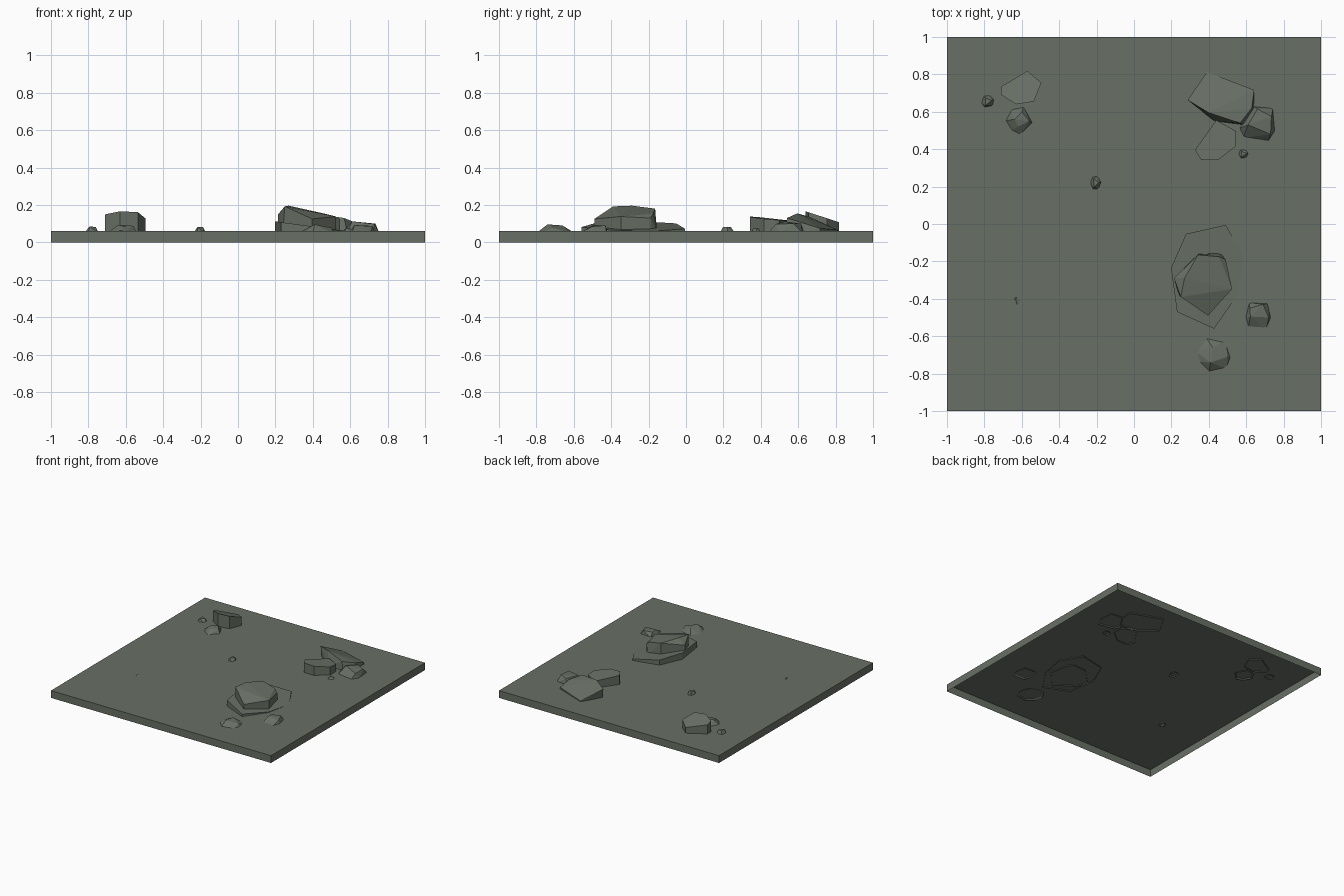
import bpy, bmesh, math, random
from mathutils import Vector

random.seed(4)
GROUND, SUNK = 0.06, 0.052

stone = bpy.data.materials.new("mossy_grey_stone")
stone.diffuse_color = (0.14, 0.16, 0.13, 1)


def finish(name, bm):
    bmesh.ops.recalc_face_normals(bm, faces=bm.faces)
    me = bpy.data.meshes.new(name)
    bm.to_mesh(me)
    bm.free()
    me.materials.append(stone)
    ob = bpy.data.objects.new(name, me)
    bpy.context.collection.objects.link(ob)
    return ob


def rock(name, base, top):
    """Faceted stone: convex hull of a footprint and top corners, open underneath."""
    bm = bmesh.new()
    pts = [(x, y, SUNK) for x, y in base] + list(top)
    for p in pts:
        bm.verts.new(p)
    res = bmesh.ops.convex_hull(bm, input=bm.verts[:])
    loose = [v for v in bm.verts if not v.link_faces]
    bmesh.ops.delete(bm, geom=loose, context='VERTS')
    bmesh.ops.dissolve_limit(bm, angle_limit=math.radians(3),
                             verts=bm.verts[:], edges=bm.edges[:])
    bm.normal_update()
    under = [f for f in bm.faces if all(v.co.z < SUNK + 1e-4 for v in f.verts)]
    if under:
        bmesh.ops.delete(bm, geom=under, context='FACES_ONLY')
    return finish(name, bm)


def slab(name, outline, z0, sx=0.0, sy=0.0):
    """Straight-sided stone; its top plane is z0 at the first corner, sloping by sx, sy."""
    ox, oy = outline[0]
    top = [(x, y, max(GROUND - 0.004, z0 + sx * (x - ox) + sy * (y - oy))) for x, y in outline]
    return rock(name, outline, top)


def pebble(name, x, y, rx, ry, height):
    ring = [(math.cos(a), math.sin(a)) for a in (i * math.tau / 6 + random.random() * 0.4 for i in range(6))]
    base = [(x + rx * c, y + ry * s) for c, s in ring]
    top = [(x + rx * 0.6 * c, y + ry * 0.6 * s, height - 0.008 * random.random()) for c, s in ring[::2]]
    return rock(name, base, top)


# ground tile, open underneath
bm = bmesh.new()
bmesh.ops.create_cube(bm, size=2)
for v in bm.verts:
    v.co.z = GROUND if v.co.z > 0 else 0
bm.normal_update()
bmesh.ops.recalc_face_normals(bm, faces=bm.faces)
bmesh.ops.delete(bm, geom=[f for f in bm.faces if f.normal.z < -0.5], context='FACES_ONLY')
finish("ground_tile", bm)

# front right: wide sloping slab carrying a boulder
slab("wide_slab", [(0.198, -0.235), (0.278, -0.053), (0.49, -0.005), (0.59, -0.18),
                   (0.55, -0.385), (0.428, -0.56), (0.23, -0.47)], 0.112, -0.135)
rock("boulder",
     [(0.214, -0.29), (0.342, -0.16), (0.46, -0.155), (0.49, -0.19), (0.524, -0.348),
      (0.396, -0.49), (0.24, -0.38)],
     [(0.214, -0.29, 0.15), (0.25, -0.39, 0.192), (0.27, -0.29, 0.196), (0.342, -0.165, 0.18),
      (0.455, -0.175, 0.155), (0.49, -0.19, 0.13), (0.524, -0.348, 0.138), (0.396, -0.49, 0.125)])
rock("front_right_stone",
     [(0.615, -0.42), (0.717, -0.425), (0.733, -0.503), (0.706, -0.567), (0.61, -0.56), (0.594, -0.503)],
     [(0.62, -0.45, 0.088), (0.69, -0.43, 0.09), (0.72, -0.5, 0.085), (0.622, -0.495, 0.092)])
rock("front_stone",
     [(0.38, -0.6), (0.49, -0.625), (0.52, -0.717), (0.497, -0.775), (0.40, -0.797),
      (0.342, -0.738), (0.326, -0.68)],
     [(0.41, -0.74, 0.096), (0.42, -0.66, 0.09), (0.5, -0.71, 0.078)])

# back right: tilted slab with stones leaning on it
rock("tilted_slab",
     [(0.30, 0.655), (0.43, 0.55), (0.585, 0.53), (0.64, 0.615), (0.642, 0.715), (0.39, 0.813)],
     [(0.287, 0.663, 0.135), (0.40, 0.595, 0.155), (0.567, 0.54, 0.13), (0.63, 0.62, 0.105),
      (0.642, 0.717, 0.075), (0.39, 0.813, 0.066)])
slab("upright_stone", [(0.36, 0.342), (0.45, 0.342), (0.545, 0.417), (0.545, 0.497),
                       (0.44, 0.555), (0.326, 0.396)], 0.138, -0.03, -0.09)
rock("back_right_stone",
     [(0.64, 0.63), (0.743, 0.62), (0.754, 0.497), (0.717, 0.44), (0.583, 0.46), (0.56, 0.51)],
     [(0.66, 0.615, 0.1), (0.735, 0.575, 0.1), (0.73, 0.48, 0.098), (0.61, 0.53, 0.112)])

# back left group
slab("back_left_slab", [(-0.63, 0.64), (-0.535, 0.655), (-0.495, 0.755), (-0.57, 0.818),
                        (-0.71, 0.735), (-0.71, 0.69)], 0.166, 0.0, -0.33)
rock("back_left_stone",
     [(-0.59, 0.63), (-0.54, 0.54), (-0.61, 0.47), (-0.66, 0.497), (-0.695, 0.55), (-0.66, 0.615)],
     [(-0.64, 0.56, 0.094), (-0.6, 0.6, 0.09), (-0.56, 0.55, 0.088), (-0.62, 0.52, 0.086)])

# scattered pebbles
for i, p in enumerate([(0.585, 0.375, 0.03, 0.03, 0.08), (-0.205, 0.22, 0.032, 0.042, 0.088),
                       (-0.622, -0.412, 0.028, 0.03, 0.067), (-0.782, 0.655, 0.038, 0.038, 0.088)]):
    pebble(f"pebble_{i + 1}", *p)
